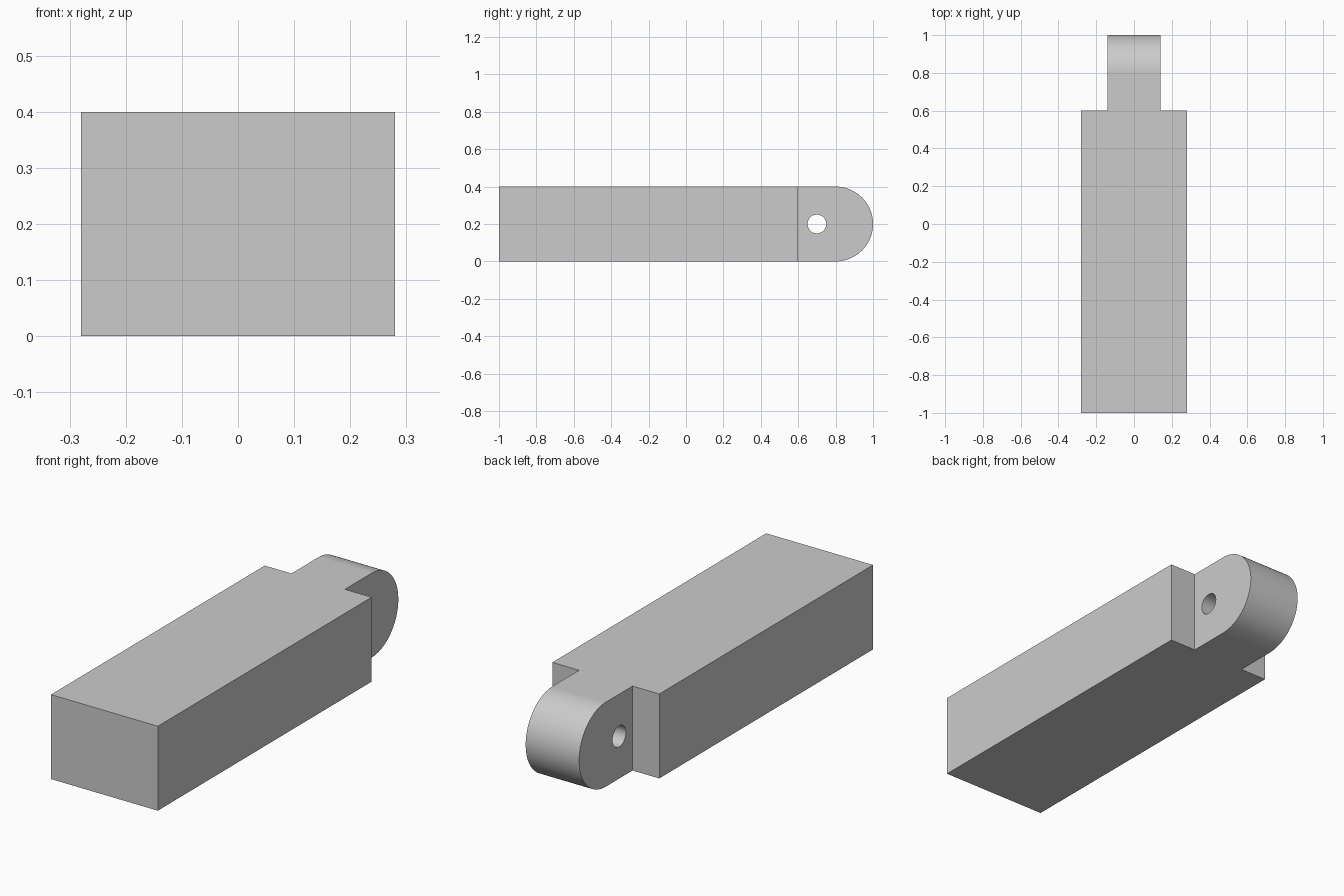
import bpy
import bmesh
from math import sin, cos, pi, radians
from mathutils import Matrix

cube = bpy.data.objects.get("Cube")
if cube:
    bpy.data.objects.remove(cube, do_unlink=True)

HALF_WIDTH, HEIGHT = 0.28, 0.40
TONGUE_HALF, SHOULDER_Y = 0.14, 0.60
RADIUS = HEIGHT / 2
HOLE_Y, HOLE_RADIUS = 0.70, 0.05
ARC_STEPS = 48

grey = bpy.data.materials.new("plain grey")
grey.use_nodes = True
colour = (0.6, 0.6, 0.6, 1)
grey.diffuse_color = colour
grey.node_tree.nodes["Principled BSDF"].inputs["Base Color"].default_value = colour


def add_object(name, bm):
    bmesh.ops.recalc_face_normals(bm, faces=bm.faces)
    mesh = bpy.data.meshes.new(name)
    bm.to_mesh(mesh)
    bm.free()
    mesh.materials.append(grey)
    obj = bpy.data.objects.new(name, mesh)
    bpy.context.collection.objects.link(obj)
    return obj


def cut(target, cutter):
    cutter.hide_render = True
    mod = target.modifiers.new("cut", 'BOOLEAN')
    mod.operation, mod.solver, mod.object = 'DIFFERENCE', 'EXACT', cutter
    bpy.context.view_layer.objects.active = target
    bpy.ops.object.modifier_apply(modifier=mod.name)
    bpy.data.objects.remove(cutter, do_unlink=True)


# Bar: side profile with a half-round back end, extruded across the width
profile = [(-1, HEIGHT), (-1, 0)]
for i in range(ARC_STEPS + 1):
    a = -pi / 2 + pi * i / ARC_STEPS
    profile.append((1 - RADIUS + RADIUS * cos(a), RADIUS + RADIUS * sin(a)))
bm = bmesh.new()
face = bm.faces.new([bm.verts.new((-HALF_WIDTH, y, z)) for y, z in profile])
swept = bmesh.ops.extrude_face_region(bm, geom=[face])["geom"]
bmesh.ops.translate(bm, vec=(2 * HALF_WIDTH, 0, 0),
                    verts=[v for v in swept if isinstance(v, bmesh.types.BMVert)])
bar = add_object("bar_with_tongue", bm)

# Shoulders: cut both sides away to leave the central tongue
for side in (-1, 1):
    bm = bmesh.new()
    place = Matrix.Translation((side * (TONGUE_HALF + 0.5), SHOULDER_Y + 0.5, RADIUS))
    bmesh.ops.create_cube(bm, size=1, matrix=place)
    cut(bar, add_object("shoulder_cutter", bm))

# Pin hole through the tongue
bm = bmesh.new()
place = Matrix.Translation((0, HOLE_Y, RADIUS)) @ Matrix.Rotation(pi / 2, 4, 'Y')
bmesh.ops.create_cone(bm, cap_ends=True, segments=48, radius1=HOLE_RADIUS,
                      radius2=HOLE_RADIUS, depth=1, matrix=place)
cut(bar, add_object("pin_hole_cutter", bm))

# Smooth the round surfaces while the large faces stay flat
bpy.ops.object.select_all(action='DESELECT')
bar.select_set(True)
bpy.context.view_layer.objects.active = bar
bpy.ops.object.shade_smooth_by_angle(angle=radians(30))
weighted = bar.modifiers.new("flat_faces", 'WEIGHTED_NORMAL')
weighted.keep_sharp = True
